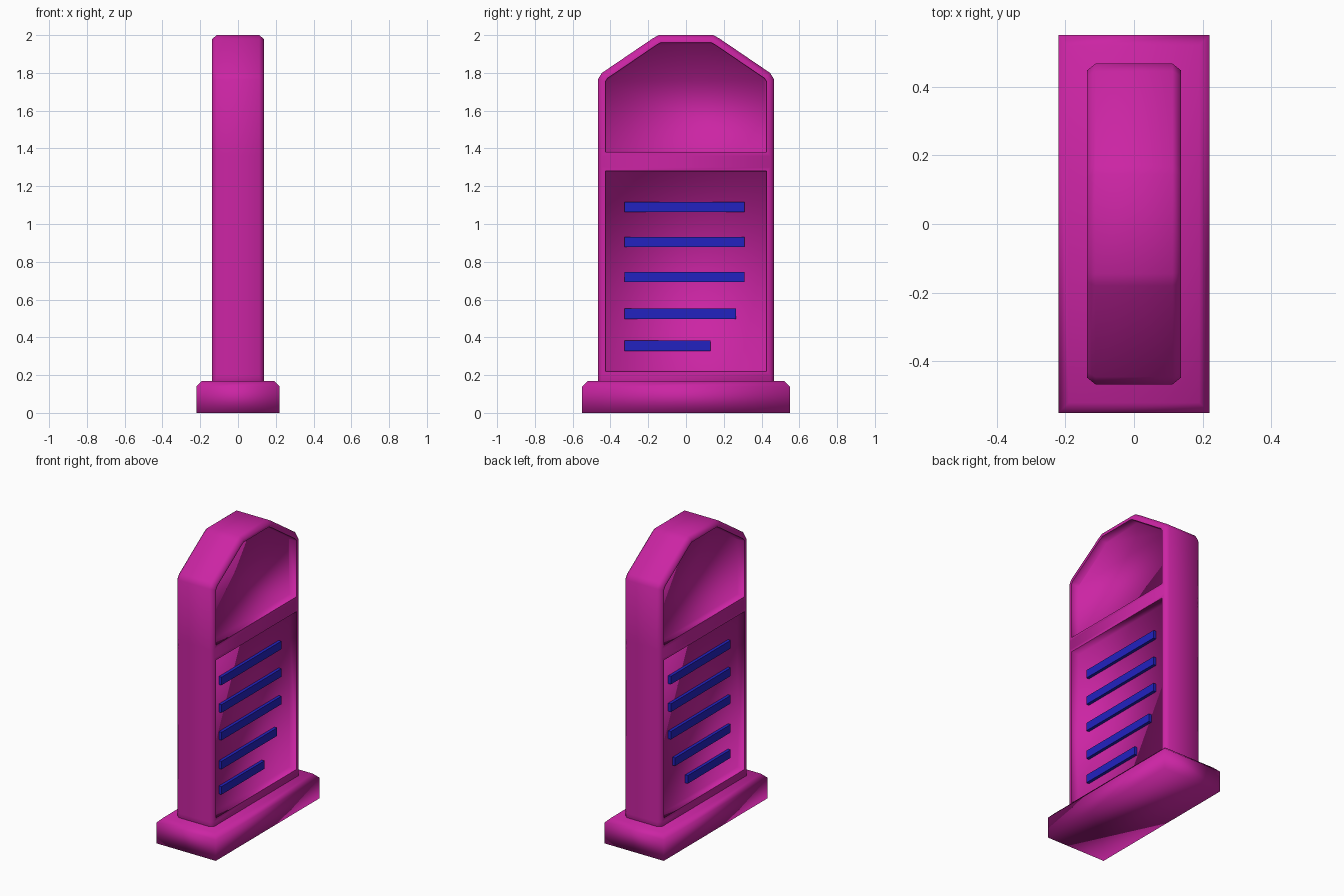
import bpy
import bmesh
from mathutils import Matrix

cube = bpy.data.objects.get("Cube")
if cube:
    bpy.data.objects.remove(cube, do_unlink=True)


def material(name, color):
    mat = bpy.data.materials.new(name)
    mat.use_nodes = True
    mat.diffuse_color = color
    mat.node_tree.nodes["Principled BSDF"].inputs["Base Color"].default_value = color
    return mat


magenta = material("magenta", (0.60, 0.018, 0.37, 1))
blue = material("blue", (0.016, 0.016, 0.53, 1))


def add_object(name, bm, mat, smooth):
    bmesh.ops.recalc_face_normals(bm, faces=bm.faces)
    for face in bm.faces:
        face.smooth = smooth
    mesh = bpy.data.meshes.new(name)
    bm.to_mesh(mesh)
    bm.free()
    mesh.materials.append(mat)
    obj = bpy.data.objects.new(name, mesh)
    bpy.context.collection.objects.link(obj)
    return obj


def box(low, high):
    bm = bmesh.new()
    bmesh.ops.create_cube(bm, size=1)
    size = [b - a for a, b in zip(low, high)]
    center = [(a + b) / 2 for a, b in zip(low, high)]
    bm.transform(Matrix.Translation(center) @ Matrix.Diagonal((*size, 1)))
    return bm


# Base plinth with chamfered top edges
bm = box((-0.22, -0.55, 0), (0.22, 0.55, 0.17))
top_edges = [e for e in bm.edges if all(v.co.z > 0.1 for v in e.verts)]
bmesh.ops.bevel(bm, geom=top_edges, offset=0.03, segments=1, affect='EDGES')
add_object("base", bm, magenta, True)

# Upright slab: one half, stacked cells on the broad face
FACE_X, PANEL_X, HALF_W = 0.137, 0.085, 0.467
bm = bmesh.new()
rows = [[bm.verts.new((FACE_X - 0.025, y, z)) for y in (-HALF_W, HALF_W)]
        for z in (0.1, 0.2, 1.3, 1.36)]
cells = [bm.faces.new((*low, *reversed(high))) for low, high in zip(rows, rows[1:])]
crown = [(HALF_W, 1.765), (0.445, 1.80), (0.18, 1.98), (0.145, 2.0)]
crown += [(-y, z) for y, z in reversed(crown)]
crown_verts = [bm.verts.new((FACE_X - 0.025, y, z)) for y, z in crown]
cells.append(bm.faces.new(rows[-1] + crown_verts))

# Outer walls back to the mirror plane
rim = [e for e in bm.edges if e.is_boundary]
walls = bmesh.ops.extrude_edge_only(bm, edges=rim)
for item in walls["geom"]:
    if isinstance(item, bmesh.types.BMVert):
        item.co.x = 0


def set_depth(faces, x):
    for face in faces:
        for vert in face.verts:
            vert.co.x = x


# Chamfer around the broad face, then two sunken panels
bmesh.ops.recalc_face_normals(bm, faces=bm.faces)
bmesh.ops.inset_region(bm, faces=cells, thickness=0.02, use_even_offset=True)
set_depth(cells, FACE_X)
panels = [cells[1], cells[3]]
bmesh.ops.inset_individual(bm, faces=panels, thickness=0.02, use_even_offset=True)
for face in panels:
    for edge in face.edges:
        edge.smooth = False
bmesh.ops.inset_individual(bm, faces=panels, thickness=0.004, use_even_offset=True)
set_depth(panels, PANEL_X)
for face in panels:
    for edge in face.edges:
        edge.smooth = True
slab = add_object("upright_slab", bm, magenta, True)
mirror = slab.modifiers.new("mirror", 'MIRROR')
mirror.use_axis[0] = True

# Text-line bars, running through the slab to both sides
for i, (z, end) in enumerate([(1.09, 0.31), (0.905, 0.31), (0.72, 0.31),
                              (0.525, 0.265), (0.355, 0.13)], 1):
    bm = box((-0.105, -0.325, z - 0.027), (0.105, end, z + 0.027))
    add_object(f"line_bar_{i}", bm, blue, False)
